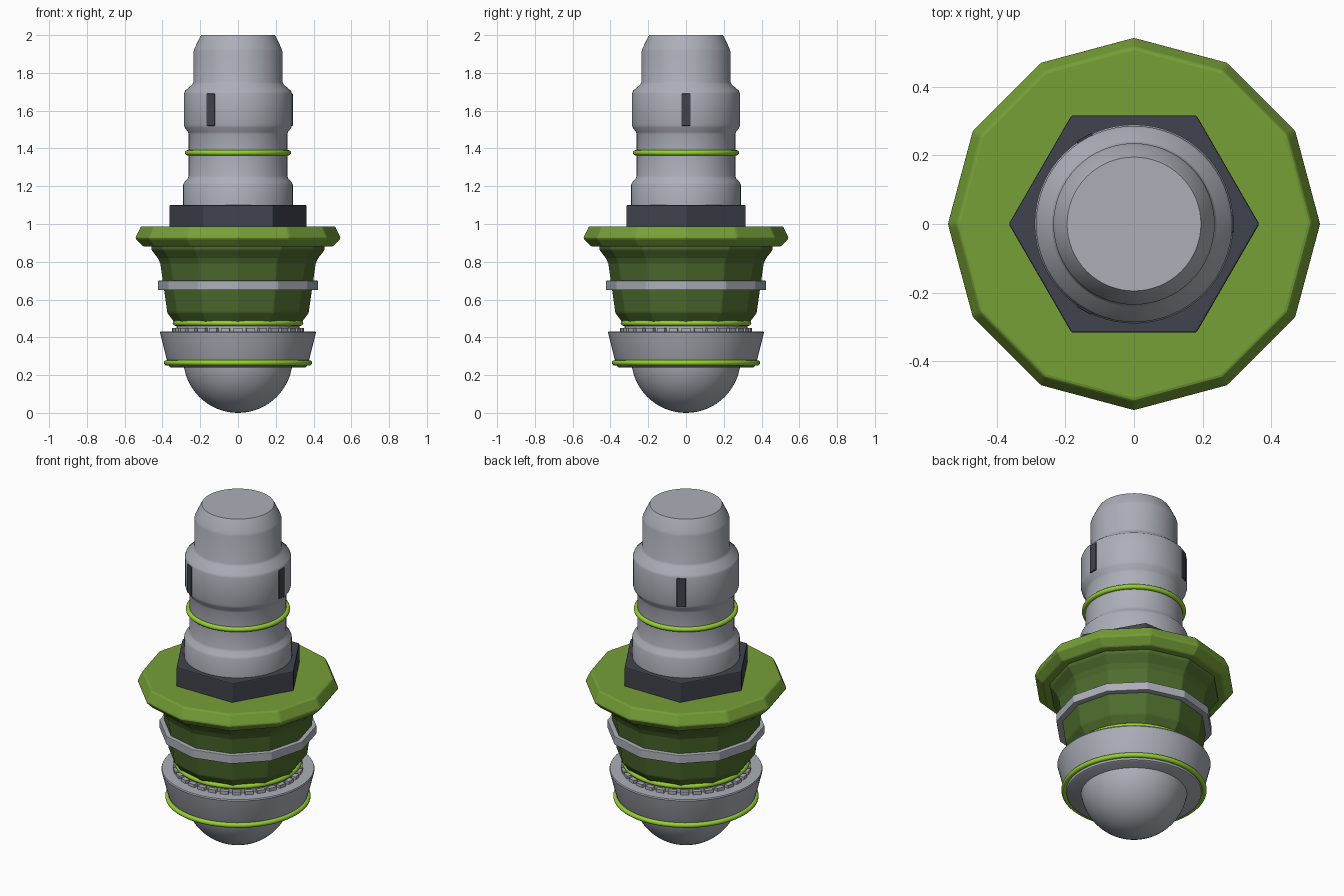
import bpy, bmesh, math
from mathutils import Matrix

if "Cube" in bpy.data.objects:
    bpy.data.objects.remove(bpy.data.objects["Cube"])


def srgb(r, g, b):
    f = lambda c: ((c / 255 + 0.055) / 1.055) ** 2.4 if c > 10 else c / 3294
    return (f(r), f(g), f(b), 1)


def material(name, *rgb):
    m = bpy.data.materials.new(name)
    m.diffuse_color = srgb(*rgb)
    m.use_nodes = True
    m.node_tree.nodes["Principled BSDF"].inputs["Base Color"].default_value = m.diffuse_color
    return m


GREY = material("metal grey", 172, 175, 184)
GREEN = material("leaf green", 118, 160, 55)
DARK_GREEN = material("dark green", 78, 108, 45)
LIME = material("lime", 150, 208, 50)
DARK = material("charcoal", 64, 68, 77)


def finish(name, bm, mat, smooth=False, bevel=0):
    bmesh.ops.recalc_face_normals(bm, faces=bm.faces)
    me = bpy.data.meshes.new(name)
    bm.to_mesh(me)
    bm.free()
    me.materials.append(mat)
    ob = bpy.data.objects.new(name, me)
    bpy.context.collection.objects.link(ob)
    if bevel:
        mod = ob.modifiers.new("bevel", "BEVEL")
        mod.width, mod.segments, mod.limit_method = bevel, 2, "ANGLE"
        mod.angle_limit = math.radians(25)
    if smooth:
        bpy.ops.object.select_all(action="DESELECT")
        ob.select_set(True)
        bpy.context.view_layer.objects.active = ob
        bpy.ops.object.shade_smooth_by_angle(angle=math.radians(35))
    return ob


def lathe(name, profile, mat, sides=64, smooth=True, bevel=0):
    """Closed solid of revolution from (radius, z) points, bottom to top."""
    bm = bmesh.new()
    rings = []
    for r, z in profile:
        if r == 0:
            rings.append([bm.verts.new((0, 0, z))])
        else:
            rings.append([bm.verts.new((r * math.cos(a), r * math.sin(a), z))
                          for a in (math.tau * i / sides for i in range(sides))])
    for lo, hi in zip(rings, rings[1:]):
        for i in range(sides):
            j = (i + 1) % sides
            low = [lo[0]] if len(lo) == 1 else [lo[i], lo[j]]
            bm.faces.new(low + [hi[j], hi[i]])
    for ring in (rings[0], rings[-1]):
        if len(ring) > 1:
            bm.faces.new(ring)
    return finish(name, bm, mat, smooth, bevel)


def o_ring(name, radius, z, minor):
    bpy.ops.mesh.primitive_torus_add(location=(0, 0, z), major_radius=radius, minor_radius=minor,
                                     major_segments=64, minor_segments=12)
    ob = bpy.context.object
    ob.name = name
    ob.data.materials.append(LIME)
    bpy.ops.object.shade_smooth()


def blocks(name, count, size, radius, z, mat, bevel=0):
    """Boxes repeated around the axis."""
    bm = bmesh.new()
    for i in range(count):
        m = (Matrix.Rotation(math.tau * i / count, 4, "Z") @ Matrix.Translation((radius, 0, z))
             @ Matrix.Diagonal((*size, 1)))
        bmesh.ops.create_cube(bm, size=1, matrix=m)
    finish(name, bm, mat, bevel=bevel)


# Rounded nose at the bottom
R = 0.29
nose = [(R * math.sin(a), R - R * math.cos(a)) for a in (math.pi / 2 * i / 16 for i in range(17))]
lathe("nose_dome", nose, GREY)

# Flared cup, its seal and the toothed ring above it
lathe("lower_cup", [(0.355, 0.24), (0.363, 0.245), (0.368, 0.265), (0.378, 0.285),
                    (0.413, 0.425), (0.41, 0.432)], GREY)
o_ring("lower_seal", 0.378, 0.265, 0.014)
lathe("tooth_disc", [(0.325, 0.42), (0.325, 0.47)], GREY)
blocks("ring_teeth", 32, (0.04, 0.045, 0.03), 0.33, 0.435, GREY)
o_ring("body_seal", 0.332, 0.475, 0.014)

# Twelve-sided body with its strap and flange
lathe("faceted_body", [(0.33, 0.46), (0.345, 0.49), (0.375, 0.53), (0.412, 0.79), (0.425, 0.82),
                       (0.46, 0.865), (0.46, 0.90)], DARK_GREEN, 12, False, 0.006)
lathe("body_strap", [(0.425, 0.65), (0.425, 0.70)], GREY, 12, False, 0.004)
lathe("flange", [(0.50, 0.88), (0.545, 0.925), (0.515, 0.988)], GREEN, 12, False, 0.008)

# Hexagonal nut
lathe("hex_nut", [(0.365, 0.98), (0.365, 1.10)], DARK, 6, False, 0.005)

# Stepped upper shaft
lathe("shaft", [(0.29, 1.08), (0.29, 1.21), (0.284, 1.222), (0.266, 1.242), (0.261, 1.255),
                (0.261, 1.475), (0.265, 1.487), (0.282, 1.51), (0.286, 1.525), (0.286, 1.69),
                (0.281, 1.705), (0.242, 1.738), (0.235, 1.752), (0.235, 1.915), (0.23, 1.93),
                (0.204, 1.985), (0.195, 2.0)], GREY)
o_ring("shaft_seal", 0.267, 1.377, 0.014)

# Dark slots around the collar
blocks("collar_slots", 3, (0.03, 0.05, 0.17), 0.277, 1.605, DARK, 0.004)
